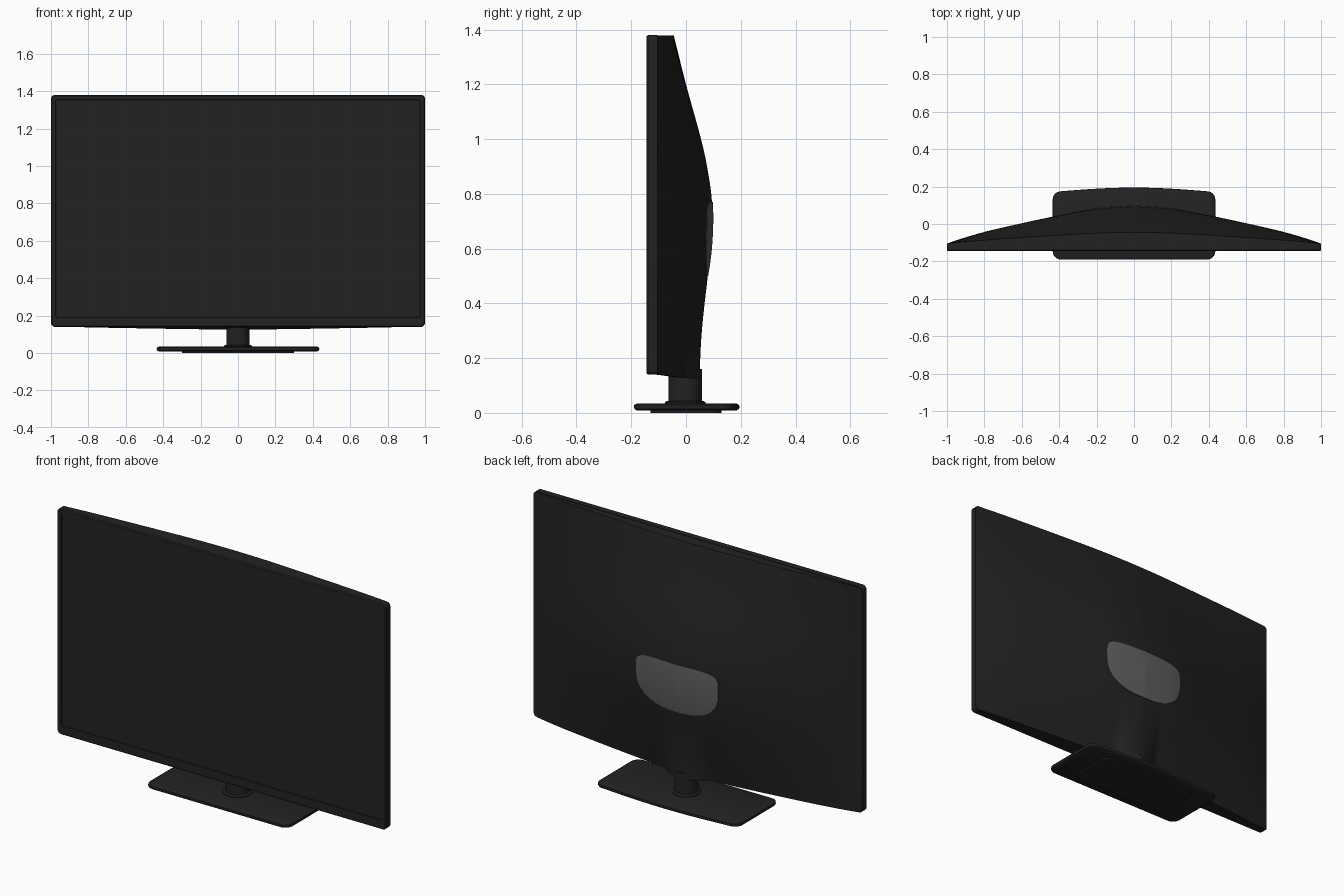
import bpy, bmesh, math

if "Cube" in bpy.data.objects:
    bpy.data.objects.remove(bpy.data.objects["Cube"])


def material(name, rgb):
    m = bpy.data.materials.new(name)
    m.use_nodes = True
    m.diffuse_color = (*rgb, 1)
    bsdf = next(n for n in m.node_tree.nodes if n.type == "BSDF_PRINCIPLED")
    bsdf.inputs["Base Color"].default_value = (*rgb, 1)
    return m


black = material("black plastic", (0.016, 0.016, 0.016))
grey = material("grey panel", (0.115, 0.118, 0.122))


def finish(name, bm, mat, angle=30):
    bmesh.ops.recalc_face_normals(bm, faces=bm.faces)
    mesh = bpy.data.meshes.new(name)
    bm.to_mesh(mesh)
    bm.free()
    mesh.materials.append(mat)
    ob = bpy.data.objects.new(name, mesh)
    bpy.context.collection.objects.link(ob)
    bpy.ops.object.select_all(action="DESELECT")
    ob.select_set(True)
    bpy.context.view_layer.objects.active = ob
    bpy.ops.object.shade_smooth_by_angle(angle=math.radians(angle))
    return ob


def loft(name, rings, mat):
    """Join rings of equal length and cap both ends."""
    bm = bmesh.new()
    rows = [[bm.verts.new(p) for p in ring] for ring in rings]
    n = len(rows[0])
    for a, b in zip(rows, rows[1:]):
        for i in range(n):
            j = (i + 1) % n
            bm.faces.new((a[i], a[j], b[j], b[i]))
    bm.faces.new(rows[0])
    bm.faces.new(rows[-1])
    return finish(name, bm, mat)


def rounded_rect(hx, lo, hi, r, steps=6):
    pts = []
    corners = [(hx - r, hi - r), (r - hx, hi - r), (r - hx, lo + r), (hx - r, lo + r)]
    for k, (cx, cy) in enumerate(corners):
        for s in range(steps + 1):
            a = math.pi / 2 * (k + s / steps)
            pts.append((cx + r * math.cos(a), cy + r * math.sin(a)))
    return pts


def curve(points, t):
    """Smooth interpolation through (position, value) points."""
    i = 0
    while i < len(points) - 2 and t > points[i + 1][0]:
        i += 1

    def slope(k):
        a, b = points[max(k - 1, 0)], points[min(k + 1, len(points) - 1)]
        return (b[1] - a[1]) / (b[0] - a[0])
    (x0, y0), (x1, y1) = points[i], points[i + 1]
    h = x1 - x0
    u = min(max((t - x0) / h, 0), 1)
    return ((1 + 2 * u) * (1 - u) ** 2 * y0 + u * (1 - u) ** 2 * h * slope(i)
            + u * u * (3 - 2 * u) * y1 + u * u * (u - 1) * h * slope(i + 1))


# Front frame with thin bezel and slightly sunken screen
TOP, BOTTOM, FRONT, RIM = 1.38, 0.14, -0.145, -0.105


def frame_ring(y, hx, lo, hi, r):
    return [(x, y, z) for x, z in rounded_rect(hx, lo, hi, r)]


loft("screen_frame", [
    frame_ring(RIM, 1, BOTTOM, TOP, 0.022),
    frame_ring(FRONT + 0.006, 1, BOTTOM, TOP, 0.022),
    frame_ring(FRONT, 0.995, BOTTOM + 0.005, TOP - 0.005, 0.018),
    frame_ring(FRONT, 0.975, 0.19, 1.355, 0.006),
    frame_ring(FRONT + 0.005, 0.973, 0.192, 1.353, 0.004),
], black)

# Back shell: depth along the middle, fall-off to the sides, and stand column
SHELL = [(0.12, -0.01), (0.3, 0.035), (0.5, 0.078), (0.63, 0.094), (0.77, 0.095),
         (0.9, 0.077), (1.0, 0.055), (1.2, 0.0), (1.38, -0.045)]
COLUMN = [(0.12, 0.052), (0.2, 0.052), (0.3, 0.058), (0.4, 0.068), (0.5, 0.08)]
FALL = [(0, 1), (0.2, 0.93), (0.4, 0.75), (0.6, 0.54), (0.8, 0.31), (0.95, 0.09), (1, 0)]


def shell_y(x, z):
    y = RIM + (curve(SHELL, z) - RIM) * curve(FALL, abs(x))
    if z < 0.5 and abs(x) < 0.13:
        rise = max(curve(COLUMN, z) - curve(SHELL, z), 0)
        y += rise * (1 - (x / 0.13) ** 2) ** 0.7
    return y


def corner_width(z, r=0.022):
    d = max(r - min(TOP - z, z - BOTTOM), 0)
    return 0.997 - r + math.sqrt(max(r * r - min(d, r) ** 2, 0))


bm = bmesh.new()
NX, NZ = 72, 48
grid = []
for k in range(NZ + 1):
    v = (1 - math.cos(math.pi * k / NZ)) / 2
    row = []
    for i in range(NX + 1):
        t = 2 * i / NX - 1
        t *= abs(t) ** 0.5
        low = BOTTOM + 0.002 - 0.016 * curve(FALL, abs(t))
        z = low + (TOP - 0.002 - low) * v
        x = t * corner_width(BOTTOM + (TOP - BOTTOM) * v)
        row.append(bm.verts.new((x, shell_y(x, z), z)))
    grid.append(row)
for a, b in zip(grid, grid[1:]):
    for i in range(NX):
        bm.faces.new((a[i], a[i + 1], b[i + 1], b[i]))
edges = [e for e in bm.edges if e.is_boundary]
rim = bmesh.ops.extrude_edge_only(bm, edges=edges)["geom"]
for vert in rim:
    if isinstance(vert, bmesh.types.BMVert):
        vert.co.y = FRONT + 0.02
        vert.co.z = max(vert.co.z, BOTTOM + 0.002)
finish("back_shell", bm, black, 35)

# Grey panel that follows the back shell
bm = bmesh.new()
SEG, RINGS = 64, 10
middle = bm.verts.new((0, shell_y(0, 0.67) + 0.003, 0.67))
previous = None
for k in range(1, RINGS + 2):
    f = min(k / RINGS, 1)
    lift = 0.003 if k <= RINGS else -0.003
    ring = []
    for s in range(SEG):
        a = 2 * math.pi * s / SEG
        c, n = math.cos(a), math.sin(a)
        power, height = (0.4, 0.1) if n > 0 else (0.8, 0.17)
        x = 0.25 * f * math.copysign(abs(c) ** power, c)
        z = 0.67 + height * f * math.copysign(abs(n) ** power, n)
        ring.append(bm.verts.new((x, shell_y(x, z) + lift, z)))
    for s in range(SEG):
        j = (s + 1) % SEG
        if previous:
            bm.faces.new((previous[s], previous[j], ring[j], ring[s]))
        else:
            bm.faces.new((middle, ring[j], ring[s]))
    previous = ring
finish("back_panel", bm, grey)


# Stand: bowed base plate, foot pad, collar and neck
def base_ring(z, inset):
    pts = []
    for x, y in rounded_rect(0.435 - inset, inset - 0.19, 0.175 - inset, 0.045 - inset / 2):
        pts.append((x, y, z))
    # extra points along the back edge carry the bow
    n = len(pts) // 4
    a, b = pts[n - 1], pts[n]
    bow = []
    for s in range(1, 12):
        u = s / 12
        x = a[0] + (b[0] - a[0]) * u
        bow.append((x, a[1] + 0.02 * math.sin(math.pi * u), z))
    return pts[:n] + bow + pts[n:]


loft("stand_base", [base_ring(0.008, 0.012), base_ring(0.014, 0.002), base_ring(0.02, 0),
                    base_ring(0.029, 0.001), base_ring(0.035, 0.012)], black)
loft("foot_pad", [[(x, y, z) for x, y in rounded_rect(0.3, -0.13, 0.13, 0.04)]
                  for z in (0, 0.01)], black)


def circle(r, z):
    return [(r * math.cos(math.tau * i / 40), r * math.sin(math.tau * i / 40) - 0.003, z)
            for i in range(40)]


loft("neck_collar", [circle(0.074, 0.03), circle(0.074, 0.039), circle(0.066, 0.044)], black)
loft("stand_neck", [circle(0.061, 0.03), circle(0.061, 0.16)], black)
